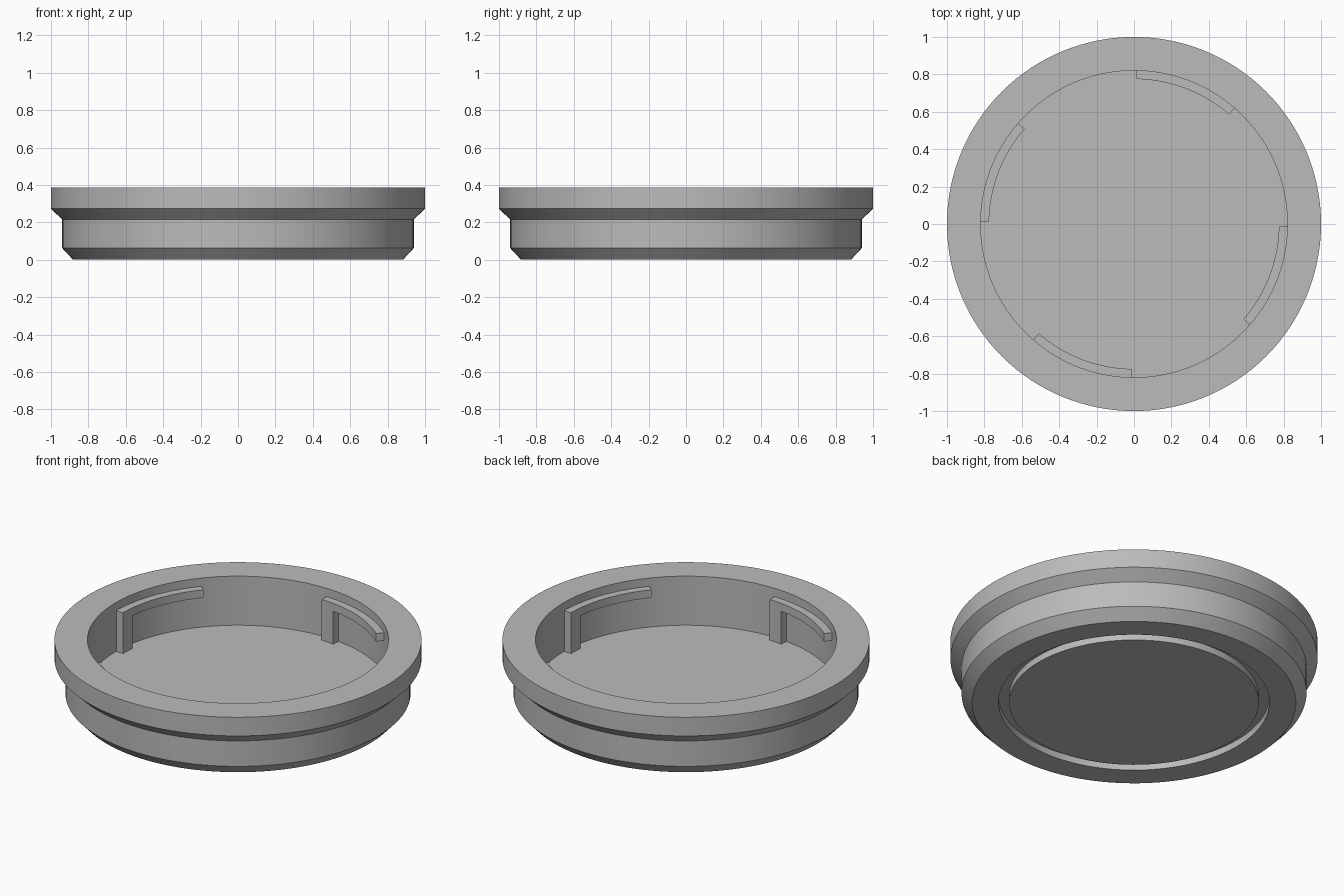
import bpy
import bmesh
from math import cos, sin, pi, radians
from mathutils import Matrix

cube = bpy.data.objects.get("Cube")
if cube:
    bpy.data.objects.remove(cube, do_unlink=True)

GREY = (0.5, 0.5, 0.5, 1.0)
mat = bpy.data.materials.new("plain grey")
mat.use_nodes = True
mat.diffuse_color = GREY
mat.node_tree.nodes["Principled BSDF"].inputs["Base Color"].default_value = GREY

SEGMENTS = 128
FLOOR = 0.09       # height of the inside floor
RIM = 0.385        # height of the rim
BORE = 0.82        # radius of the inside wall


def finish(bm, name):
    """Turn a bmesh into a smooth shaded object with sharp edges kept."""
    bmesh.ops.recalc_face_normals(bm, faces=bm.faces)
    mesh = bpy.data.meshes.new(name)
    bm.to_mesh(mesh)
    bm.free()
    mesh.materials.append(mat)
    obj = bpy.data.objects.new(name, mesh)
    bpy.context.collection.objects.link(obj)
    bpy.ops.object.select_all(action="DESELECT")
    obj.select_set(True)
    bpy.context.view_layer.objects.active = obj
    bpy.ops.object.shade_smooth_by_angle(angle=radians(25))
    return obj


def lathe(name, profile):
    """Revolve a (radius, height) profile about the z axis."""
    bm = bmesh.new()
    verts = [bm.verts.new((r, 0, z)) for r, z in profile]
    edges = [bm.edges.new(pair) for pair in zip(verts, verts[1:])]
    bmesh.ops.spin(bm, geom=verts + edges, cent=(0, 0, 0), axis=(0, 0, 1),
                   angle=2 * pi, steps=SEGMENTS, use_merge=False)
    bmesh.ops.remove_doubles(bm, verts=bm.verts, dist=0.0005)
    return finish(bm, name)


def bayonet_lug(name, start):
    """Curved bar with a leg at its start, running clockwise from above."""
    inner, sweep, leg_steps, steps = 0.775, 40, 3, 20
    top, under, foot = 0.335, 0.287, FLOOR - 0.005
    bm = bmesh.new()

    def point(step, z):
        a = radians(start - sweep * step / steps)
        return bm.verts.new((inner * cos(a), inner * sin(a), z))

    # Inner face as columns of quads, the first few reaching the floor
    for i in range(steps):
        levels = [top, under, foot] if i < leg_steps else [top, under]
        for hi, lo in zip(levels, levels[1:]):
            bm.faces.new([point(i, hi), point(i + 1, hi),
                          point(i + 1, lo), point(i, lo)])
    bmesh.ops.remove_doubles(bm, verts=bm.verts, dist=0.0005)

    # Thicken it outwards into the wall
    ext = bmesh.ops.extrude_face_region(bm, geom=bm.faces[:], use_keep_orig=True)
    outer = [v for v in ext["geom"] if isinstance(v, bmesh.types.BMVert)]
    grow = (BORE + 0.005) / inner
    bmesh.ops.scale(bm, vec=(grow, grow, 1), verts=outer)
    return finish(bm, name)


# Cap body: grooved underside, two chamfered steps, rim, bore and floor
lathe("cap_body", [
    (0, 0), (0.68, 0), (0.68, 0.04), (0.738, 0.04), (0.738, 0),
    (0.882, 0), (0.94, 0.062), (0.94, 0.215), (1.0, 0.273), (1.0, RIM),
    (BORE, RIM), (BORE, FLOOR), (0, FLOOR),
])

# Four locking lugs around the inside wall
for n in range(4):
    bayonet_lug(f"locking_lug_{n + 1}", 89 + 90 * n)
